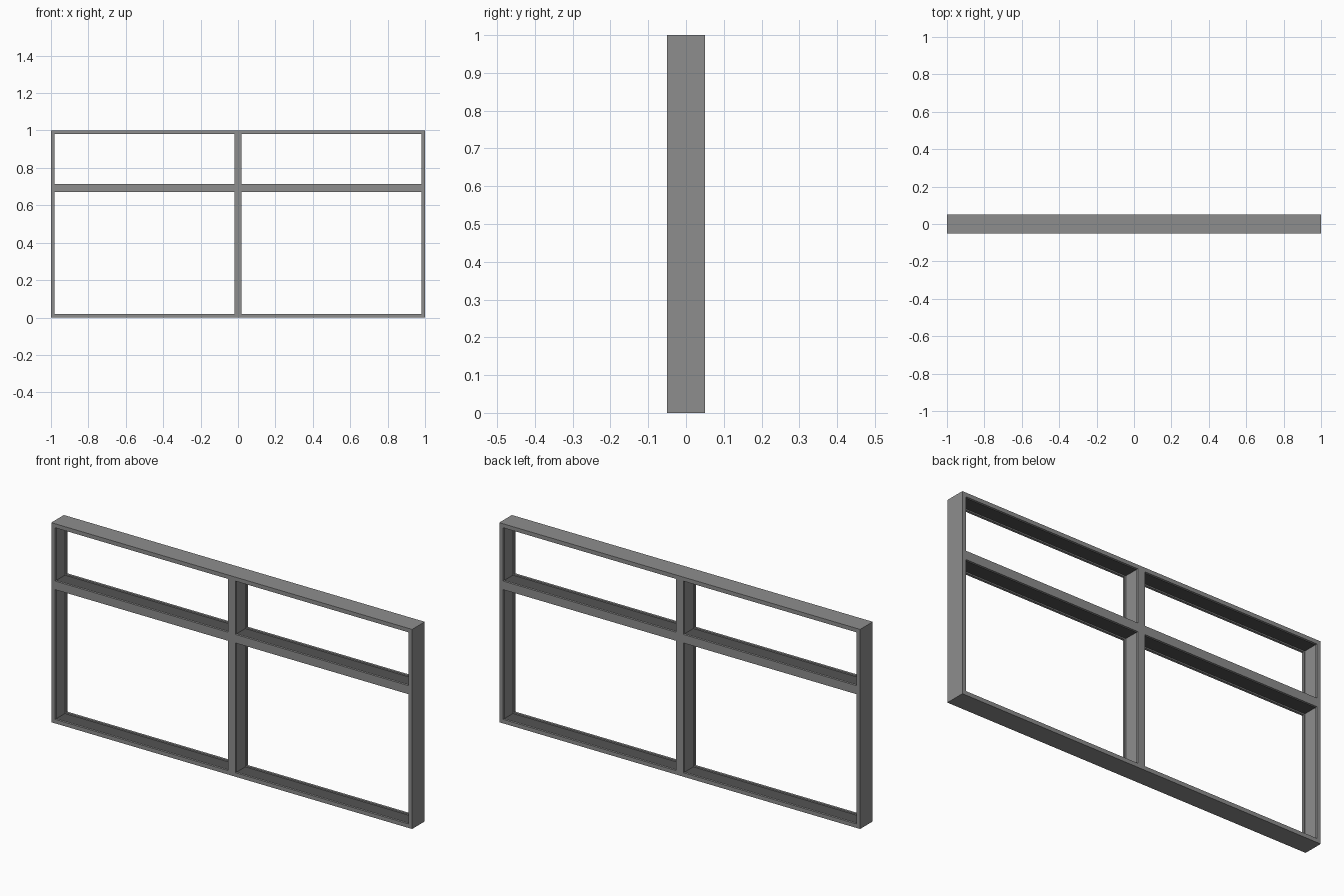
import bpy
import bmesh

if "Cube" in bpy.data.objects:
    bpy.data.objects.remove(bpy.data.objects["Cube"])

DEPTH = 0.05       # half depth of the whole frame
LIP = 0.012        # thickness of the front and back lips
STEP = 0.006       # how far the lips stand above the channel floor


def material(name, value):
    m = bpy.data.materials.new(name)
    m.diffuse_color = (value, value, value, 1)
    m.use_nodes = True
    m.node_tree.nodes["Principled BSDF"].inputs["Base Color"].default_value = m.diffuse_color
    return m


grey = material("frame grey", 0.27)
dark = material("channel dark grey", 0.088)


def lattice(name, y0, y1, shrink=0.0, core=False):
    """Window lattice with four openings, extruded from y0 to y1."""
    s = shrink
    xs = [-1, -0.98 - s, -0.02 + s, 0.02 - s, 0.98 + s, 1]
    zs = [0, 0.02 - s, 0.67 + s, 0.713 - s, 0.98 + s, 1]
    bm = bmesh.new()
    grid = [[bm.verts.new((x, y0, z)) for z in zs] for x in xs]
    for i in range(5):
        for j in range(5):
            if i % 2 and j % 2:      # an opening
                continue
            bm.faces.new((grid[i][j], grid[i + 1][j],
                          grid[i + 1][j + 1], grid[i][j + 1]))
    ext = bmesh.ops.extrude_face_region(bm, geom=bm.faces[:])
    moved = [v for v in ext["geom"] if isinstance(v, bmesh.types.BMVert)]
    bmesh.ops.translate(bm, verts=moved, vec=(0, y1 - y0, 0))
    bmesh.ops.recalc_face_normals(bm, faces=bm.faces[:])
    if core:
        # the caps are hidden behind the lips
        caps = [f for f in bm.faces if abs(f.normal.y) > 0.5]
        bmesh.ops.delete(bm, geom=caps, context='FACES')
        # dark floors on the level faces inside the openings
        for f in bm.faces:
            z = f.calc_center_median().z
            if abs(f.normal.z) > 0.5 and 0.001 < z < 0.999:
                f.material_index = 1
    mesh = bpy.data.meshes.new(name)
    bm.to_mesh(mesh)
    bm.free()
    mesh.materials.append(grey)
    mesh.materials.append(dark)
    obj = bpy.data.objects.new(name, mesh)
    bpy.context.collection.objects.link(obj)
    return obj


# recessed middle of the bars, then the lips on both sides
lattice("frame_core", -DEPTH + LIP, DEPTH - LIP, STEP, core=True)
lattice("front_lip", -DEPTH, -DEPTH + LIP)
lattice("back_lip", DEPTH - LIP, DEPTH)
